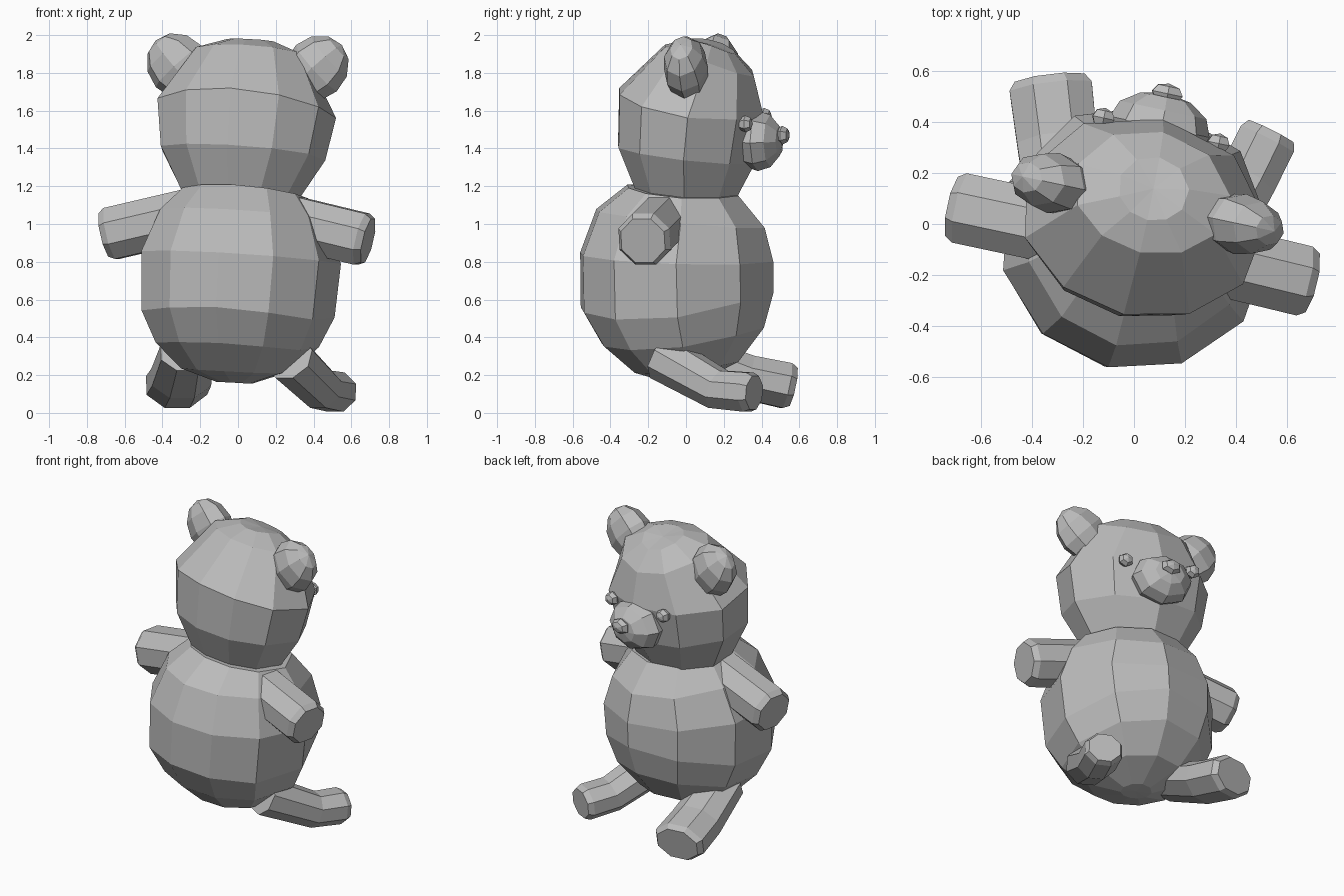
import bpy, bmesh
from math import sin, cos, pi, radians
from mathutils import Vector, Euler, Matrix

old = bpy.data.objects.get("Cube")
if old:
    bpy.data.objects.remove(old, do_unlink=True)

GREY = (0.5, 0.5, 0.5, 1)
plush = bpy.data.materials.new("plush_grey")
plush.use_nodes = True
plush.diffuse_color = GREY
plush.node_tree.nodes["Principled BSDF"].inputs["Base Color"].default_value = GREY

# The whole toy is turned and leans a little
POSE = Euler((0, radians(3), radians(-12))).to_matrix()


def finish(name, bm):
    bmesh.ops.recalc_face_normals(bm, faces=bm.faces)
    mesh = bpy.data.meshes.new(name)
    bm.to_mesh(mesh)
    bm.free()
    mesh.materials.append(plush)
    obj = bpy.data.objects.new(name, mesh)
    bpy.context.collection.objects.link(obj)
    return obj


def skin(name, loops):
    """Bridge vertex loops of equal length and cap both ends."""
    bm = bmesh.new()
    rows = [[bm.verts.new(p) for p in loop] for loop in loops]
    n = len(rows[0])
    for a, b in zip(rows, rows[1:]):
        for i in range(n):
            j = (i + 1) % n
            bm.faces.new((a[i], a[j], b[j], b[i]))
    for row in (rows[0], rows[-1]):
        c = sum((v.co for v in row), Vector()) / n
        bmesh.ops.poke(bm, faces=[bm.faces.new(row)])
    return finish(name, bm)


def hull(name, centre, rings):
    """Rings: back y, back z, front y, front z, side z, half width."""
    centre = Vector(centre)
    half = [0, 31, 63, 102, 142]
    angles = [radians(a) for a in half + [180] + [360 - a for a in half[:0:-1]]]
    loops = []
    for by, bz, fy, fz, sz, hw in rings:
        loop = []
        for a in angles:
            t = -cos(a)
            y = (by + fy) / 2 + t * (fy - by) / 2
            z = sz + t * (fz - bz) / 2 + t * t * ((fz + bz) / 2 - sz)
            p = Vector((hw * sin(a), y - centre.y, z - centre.z))
            loop.append(centre + POSE @ p)
        loops.append(loop)
    return skin(name, loops)


def ball(name, centre, size, segments=8, rings=6, tilt=(0, 0, 0)):
    bm = bmesh.new()
    bmesh.ops.create_uvsphere(bm, u_segments=segments, v_segments=rings, radius=1)
    turn = POSE @ Euler([radians(a) for a in tilt]).to_matrix()
    bm.transform(Matrix.Translation(centre) @ turn.to_4x4() @ Matrix.Diagonal((*size, 1)))
    return finish(name, bm)


def limb(name, path, radii, squash=1.0, sides=8):
    """Faceted tube along a path with a short bevel at its tip."""
    pts = [Vector(p) for p in path]
    tip = (pts[-1] - pts[-2]).normalized()
    pts.append(pts[-1] + tip * 0.035)
    radii = radii + [radii[-1] * 0.85]
    loops = []
    for i, (p, r) in enumerate(zip(pts, radii)):
        d = (pts[min(i + 1, len(pts) - 1)] - pts[max(i - 1, 0)]).normalized()
        u = d.cross(Vector((0, 0, 1))).normalized()
        w = u.cross(d)
        turn = [2 * pi * (k + 0.5) / sides for k in range(sides)]
        loops.append([p + u * r * cos(a) + w * r * squash * sin(a) for a in turn])
    return skin(name, loops)


# Torso and head
hull("body", (0, -0.05, 0.7), [
    (-0.09, 0.16, 0.08, 0.17, 0.16, 0.1),
    (-0.29, 0.22, 0.28, 0.27, 0.23, 0.3),
    (-0.46, 0.37, 0.42, 0.45, 0.36, 0.44),
    (-0.57, 0.56, 0.475, 0.64, 0.52, 0.52),
    (-0.57, 0.85, 0.475, 0.8, 0.82, 0.54),
    (-0.48, 1.08, 0.43, 0.98, 1.04, 0.45),
    (-0.31, 1.21, 0.29, 1.15, 1.16, 0.34)])
hull("head", (0.03, 0.02, 1.55), [
    (-0.28, 1.19, 0.27, 1.14, 1.15, 0.32),
    (-0.37, 1.42, 0.37, 1.32, 1.37, 0.45),
    (-0.36, 1.72, 0.42, 1.57, 1.6, 0.49),
    (-0.11, 1.95, 0.37, 1.78, 1.89, 0.31),
    (0.02, 1.98, 0.27, 1.9, 1.96, 0.14)])

# Face
ball("muzzle", (0.1, 0.38, 1.44), (0.2, 0.16, 0.135), 8, 6, (90, 0, 0))
ball("nose", (0.13, 0.51, 1.47), (0.07, 0.05, 0.04), 6, 4, (90, 0, 0))
for side, spot in (("left", (-0.12, 0.415, 1.57)), ("right", (0.33, 0.315, 1.53))):
    ball(side + "_eye", spot, (0.05, 0.045, 0.04), 6, 4, (90, 0, 0))

# Ears
ball("left_ear", (-0.315, 0.16, 1.835), (0.165, 0.12, 0.185), tilt=(0, -45, 0))
ball("right_ear", (0.415, 0.0, 1.825), (0.165, 0.12, 0.185), tilt=(0, 45, 0))

# Arms
limb("left_arm", [(-0.2, -0.04, 1.06), (-0.67, 0.06, 0.95)], [0.15, 0.15])
limb("right_arm", [(0.2, -0.11, 1.03), (0.655, -0.22, 0.92)], [0.15, 0.15])

# Legs
limb("left_leg", [(-0.27, 0.0, 0.32), (-0.3, 0.32, 0.19), (-0.325, 0.53, 0.145)],
     [0.15, 0.17, 0.175], 0.75)
limb("right_leg", [(0.27, -0.12, 0.29), (0.44, 0.17, 0.125), (0.52, 0.33, 0.11)],
     [0.14, 0.125, 0.125], 0.9)
